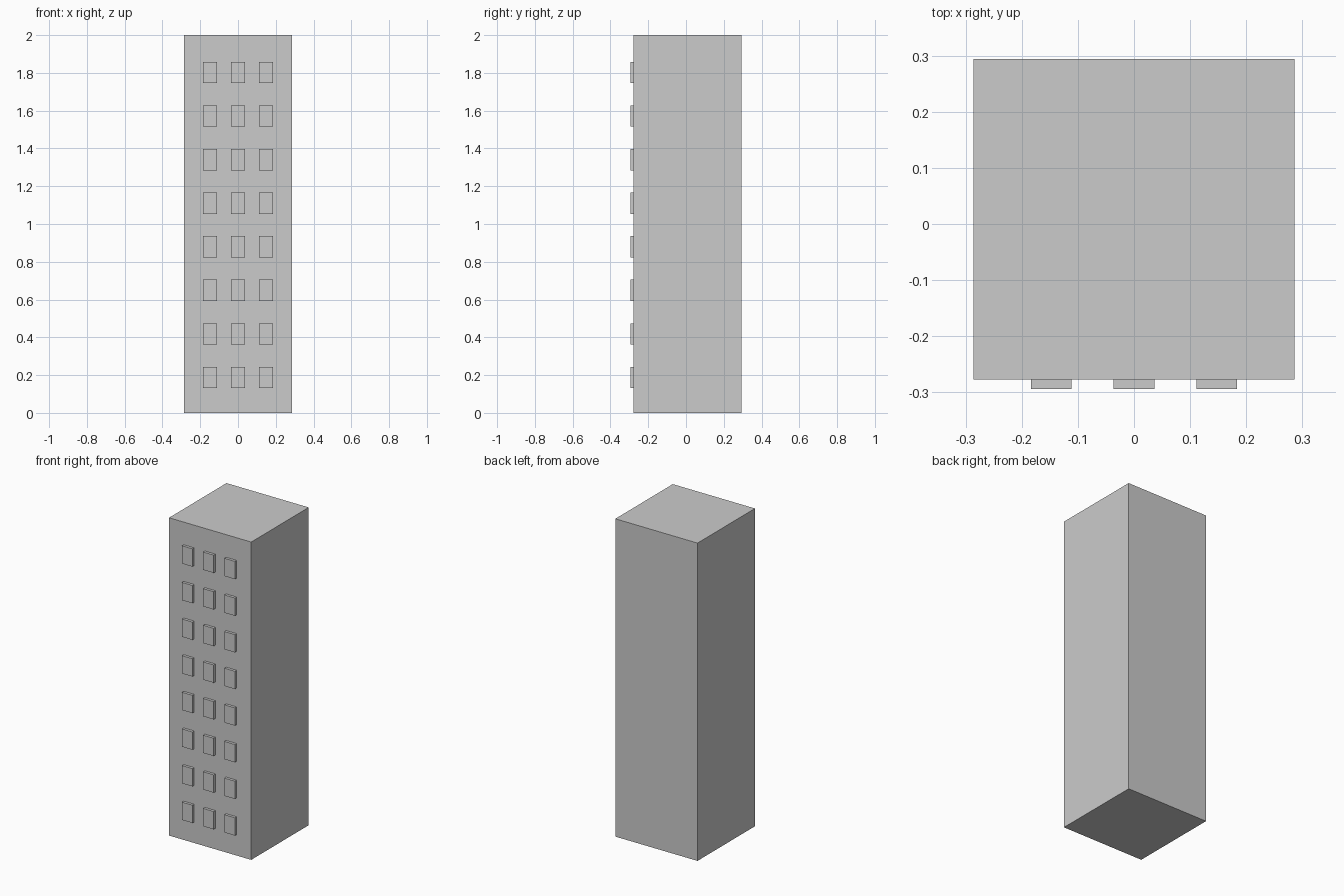
import bpy

if "Cube" in bpy.data.objects:
    bpy.data.objects.remove(bpy.data.objects["Cube"])


def box(name, lo, hi):
    """Axis-aligned box between two corners."""
    centre = [(a + b) / 2 for a, b in zip(lo, hi)]
    size = [b - a for a, b in zip(lo, hi)]
    bpy.ops.mesh.primitive_cube_add(size=1, location=centre)
    obj = bpy.context.object
    obj.name = name
    obj.scale = size
    bpy.ops.object.transform_apply(location=False, rotation=False, scale=True)
    return obj


HALF_W = 0.286
FRONT, BACK = -0.277, 0.294

# Tower block
box("tower_body", (-HALF_W, FRONT, 0), (HALF_W, BACK, 2))

# Raised windows on the front: 8 floors of 3
WIN_W, WIN_H, WIN_OUT = 0.073, 0.112, 0.017
for floor in range(8):
    z = 0.188 + floor * 0.2305
    for col in (-1, 0, 1):
        x = col * 0.1475
        box(f"window_{floor + 1}_{col + 2}",
            (x - WIN_W / 2, FRONT - WIN_OUT, z - WIN_H / 2),
            (x + WIN_W / 2, FRONT + 0.01, z + WIN_H / 2))
